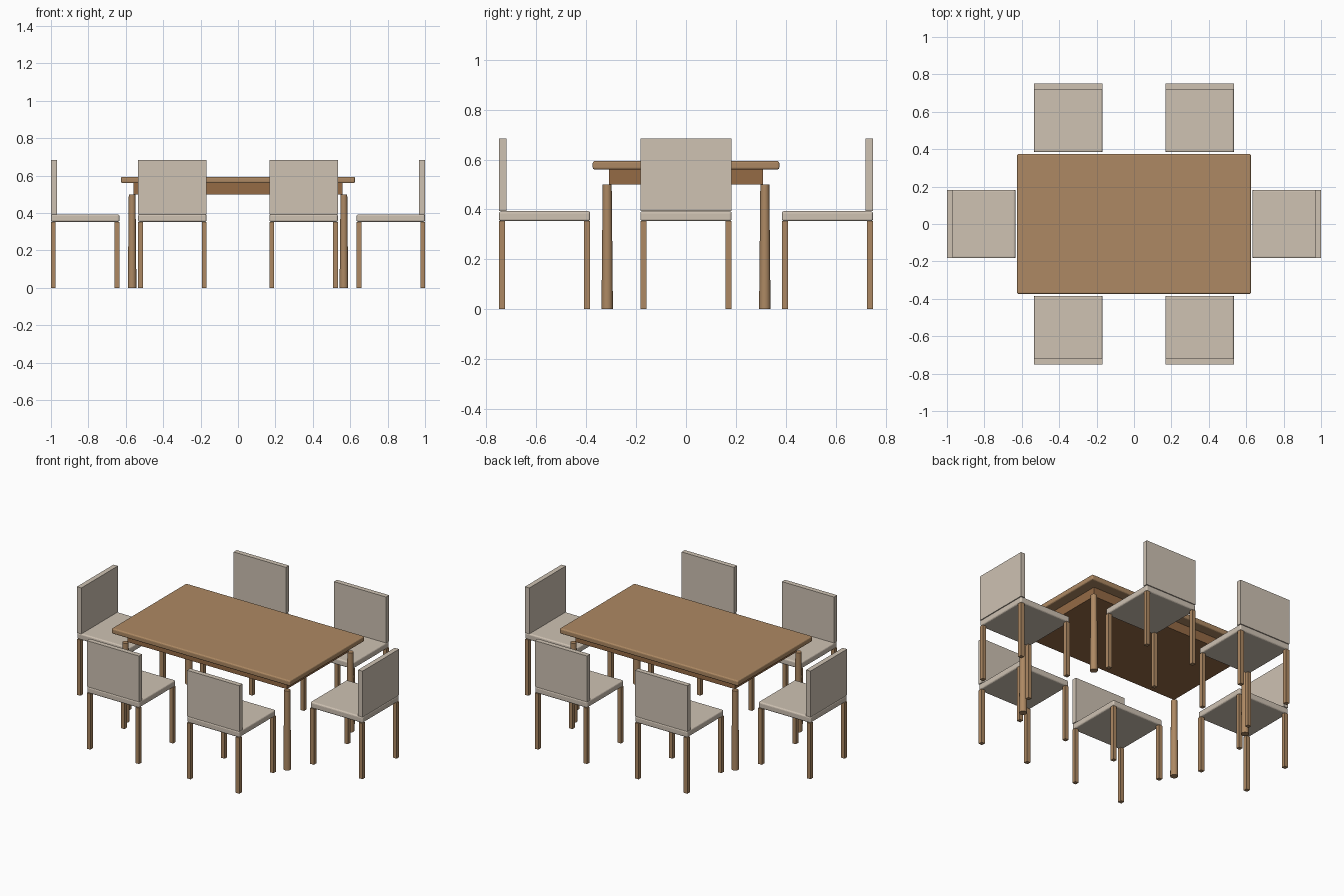
import bpy, math
from mathutils import Matrix, Vector

if "Cube" in bpy.data.objects:
    bpy.data.objects.remove(bpy.data.objects["Cube"])


def material(name, color):
    m = bpy.data.materials.new(name)
    m.diffuse_color = (*color, 1)
    m.use_nodes = True
    m.node_tree.nodes["Principled BSDF"].inputs["Base Color"].default_value = m.diffuse_color
    return m


wood = material("oak", (0.42, 0.25, 0.125))
dark_wood = material("dark_oak", (0.30, 0.145, 0.06))
fabric = material("fabric", (0.62, 0.54, 0.45))


def finish(obj, name, mat, frame):
    obj.name = name
    obj.data.materials.append(mat)
    obj.matrix_world = frame @ obj.matrix_world
    return obj


def box(name, lo, hi, mat, frame=Matrix(), bevel=0):
    lo, hi = Vector(lo), Vector(hi)
    bpy.ops.mesh.primitive_cube_add(size=1)
    obj = bpy.context.object
    obj.data.transform(Matrix.Translation((lo + hi) / 2) @ Matrix.Diagonal((*(hi - lo), 1)))
    if bevel:
        mod = obj.modifiers.new("soft_edges", 'BEVEL')
        mod.width, mod.segments = bevel, 3
    return finish(obj, name, mat, frame)


# Table: top, solid apron and four round legs, wider at the floor
box("table_top", (-0.625, -0.374, 0.56), (0.625, 0.374, 0.594), wood, bevel=0.008)
box("table_apron", (-0.558, -0.308, 0.50), (0.558, 0.308, 0.56), dark_wood)
for x in (-0.566, 0.566):
    for y in (-0.316, 0.316):
        bpy.ops.mesh.primitive_cone_add(vertices=16, radius1=0.023, radius2=0.018, depth=0.5)
        leg = bpy.context.object
        leg.data.transform(Matrix.Translation((x, y, 0.25)))
        bpy.ops.object.shade_smooth_by_angle()
        finish(leg, "table_leg", wood, Matrix())


# Chair: centred on its own origin, backrest on the -y side
def chair(x, y, angle):
    frame = Matrix.Translation((x, y, 0)) @ Matrix.Rotation(math.radians(angle), 4, 'Z')
    h, w = 0.183, 0.025
    box("chair_seat", (-h, -h, 0.353), (h, h, 0.393), fabric, frame, bevel=0.009)
    box("chair_back", (-h, -h, 0.393), (h, -h + 0.031, 0.684), fabric, frame)
    for sx in (-h, h - w):
        for sy in (-h, h - w):
            box("chair_leg", (sx, sy, 0), (sx + w, sy + w, 0.353), wood, frame)


# Two chairs along each long side, one at each end
for x in (-0.351, 0.351):
    chair(x, -0.567, 0)
    chair(x, 0.567, 180)
chair(0.817, 0, 90)
chair(-0.817, 0, -90)
